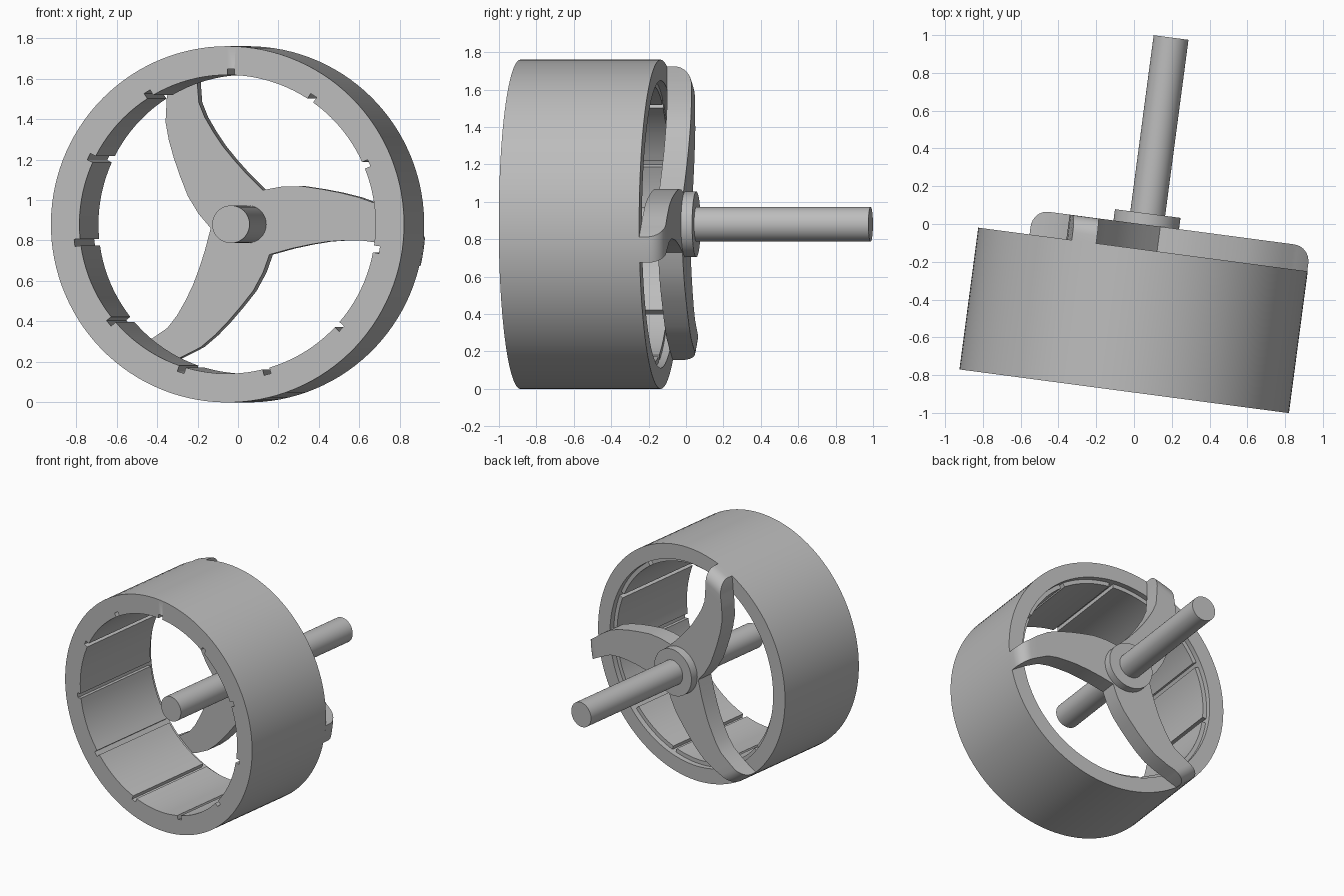
import bpy, bmesh
from math import radians, sin, cos, pi, sqrt
from mathutils import Matrix, Vector

cube = bpy.data.objects.get("Cube")
if cube:
    bpy.data.objects.remove(cube, do_unlink=True)

grey = bpy.data.materials.new("plain_grey")
grey.use_nodes = True
colour = (0.5, 0.5, 0.5, 1)
grey.diffuse_color = colour
grey.node_tree.nodes["Principled BSDF"].inputs["Base Color"].default_value = colour

# Wheel frame: local y is the axle, origin at the back face of the drum
FRAME = Matrix.Translation((0.0475, -0.135, 0.88)) @ Matrix.Rotation(radians(-7.55), 4, 'Z')
OUTER, BORE, RECESS = 0.88, 0.738, 0.768
DEPTH, STEP = 0.757, 0.04
HUB, THICK, ROUND = 0.185, 0.132, 0.09


def polar(r, degrees, s):
    a = radians(degrees)
    return Vector((r * cos(a), s, r * sin(a)))


def finish(bm, name):
    bmesh.ops.remove_doubles(bm, verts=bm.verts, dist=1e-5)
    bmesh.ops.recalc_face_normals(bm, faces=bm.faces)
    mesh = bpy.data.meshes.new(name)
    bm.to_mesh(mesh)
    bm.free()
    obj = bpy.data.objects.new(name, mesh)
    bpy.context.collection.objects.link(obj)
    mesh.materials.append(grey)
    obj.matrix_world = FRAME
    bpy.ops.object.select_all(action='DESELECT')
    obj.select_set(True)
    bpy.context.view_layer.objects.active = obj
    bpy.ops.object.shade_smooth_by_angle(angle=radians(30))
    return obj


def cylinder(name, radius, start, end):
    bm = bmesh.new()
    bmesh.ops.create_cone(bm, cap_ends=True, segments=64, radius1=radius,
                          radius2=radius, depth=end - start)
    turn = Matrix.Translation((0, (start + end) / 2, 0)) @ Matrix.Rotation(pi / 2, 4, 'X')
    bm.transform(turn)
    return finish(bm, name)


# Drum: notched bore, with a shallow recess at the back
SLOTS, ARC = 11, 10
pitch, half = 360 / SLOTS, 1.33
outline = []
for k in range(SLOTS):
    mid = 88.7 + k * pitch
    outline += [(mid - half, BORE), (mid - half, RECESS), (mid + half, RECESS)]
    gap = pitch - 2 * half
    outline += [(mid + half + gap * i / ARC, BORE) for i in range(ARC)]
bm = bmesh.new()
columns = []
for angle, r in outline:
    section = [(OUTER, -DEPTH), (OUTER, 0), (RECESS, 0),
               (RECESS, -STEP), (r, -STEP), (r, -DEPTH)]
    columns.append([bm.verts.new(polar(rad, angle, s)) for rad, s in section])
for i, a in enumerate(columns):
    b = columns[(i + 1) % len(columns)]
    for j in range(6):
        n = (j + 1) % 6
        bm.faces.new((a[j], a[n], b[n], b[j]))
finish(bm, "drum")

# Spider: three curved arms, given as radius, leading angle, trailing angle
arm = [(0, 66, -54), (HUB, 66, -54), (0.25, 48, -28.5), (0.33, 34.8, -17.5),
       (0.41, 25, -12), (0.49, 18.5, -9.4), (0.57, 13.5, -8), (0.65, 9, -8),
       (0.74, 3, -10.2), (OUTER - ROUND, -0.2, -11.3)]
last = arm[-1]
for i in range(1, 9):
    f = sin(i / 8 * pi / 2)
    arm.append((OUTER - ROUND + ROUND * f, last[1] - 4.2 * f, last[2] - 2.2 * f))
ACROSS = 12
bm = bmesh.new()
for spoke in range(3):
    rows = []
    for r, lead, trail in arm:
        drop = max(0, r - (OUTER - ROUND))
        top = THICK - ROUND + sqrt(max(0, ROUND ** 2 - drop ** 2))
        angles = [spoke * 120 + lead + (trail - lead) * i / ACROSS for i in range(ACROSS + 1)]
        rows.append([[bm.verts.new(polar(r, a, s)) for a in angles] for s in (0, top)])
    for k, (a, b) in enumerate(zip(rows, rows[1:])):
        for layer in (0, 1):
            for i in range(ACROSS):
                bm.faces.new((a[layer][i], a[layer][i + 1], b[layer][i + 1], b[layer][i]))
        if k:
            for i in (0, ACROSS):
                bm.faces.new((a[0][i], b[0][i], b[1][i], a[1][i]))
    tip = rows[-1]
    for i in range(ACROSS):
        bm.faces.new((tip[0][i], tip[0][i + 1], tip[1][i + 1], tip[1][i]))
finish(bm, "spider_arms")

# Collar and axle
cylinder("collar", 0.175, THICK - 0.01, 0.192)
cylinder("axle", 0.093, -0.63, 1.132)
